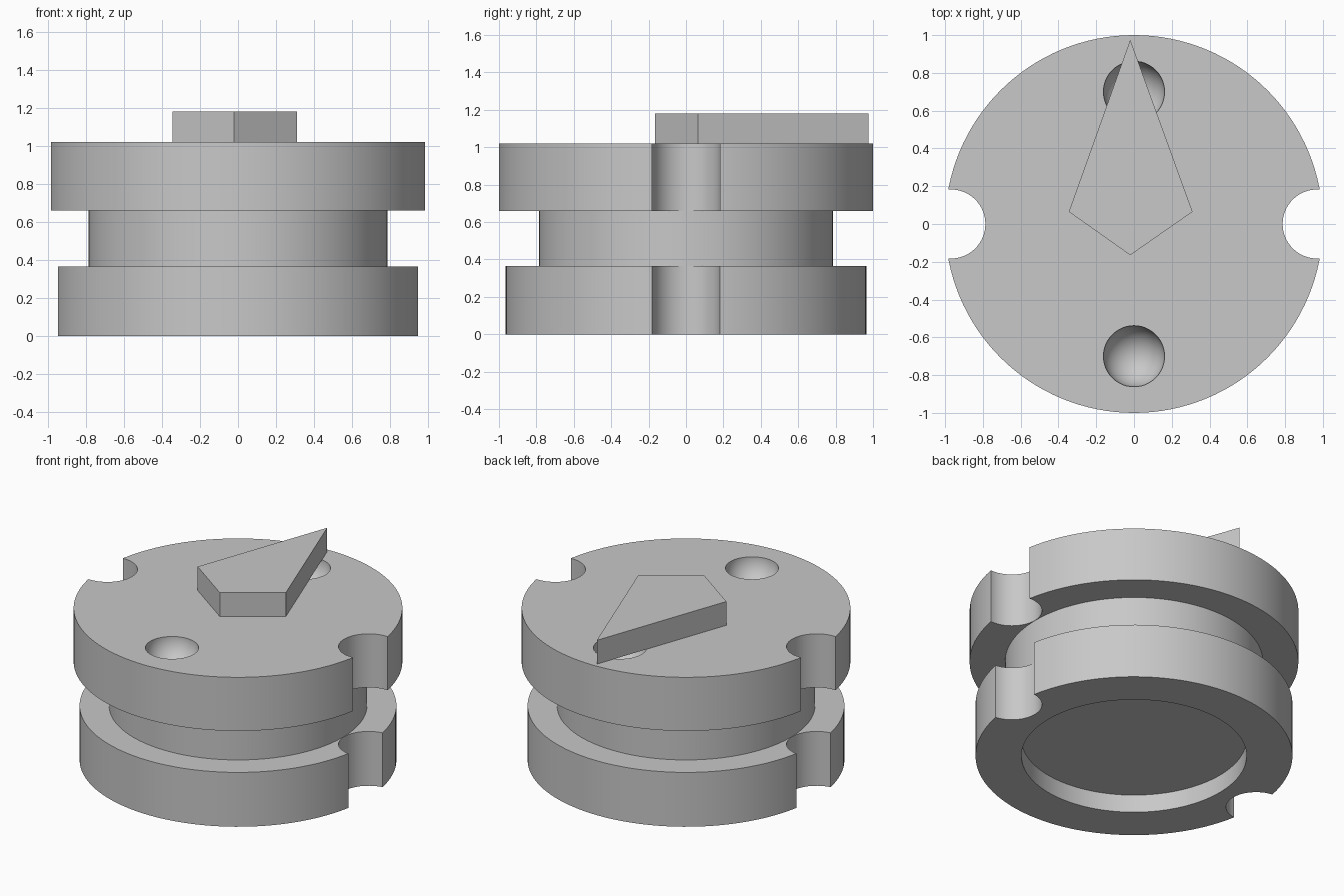
import bpy
import bmesh
from math import pi, radians
from mathutils import Vector

if "Cube" in bpy.data.objects:
    bpy.data.objects.remove(bpy.data.objects["Cube"], do_unlink=True)

grey = bpy.data.materials.new("plain grey")
grey.use_nodes = True
COLOR = (0.58, 0.58, 0.58, 1)
grey.diffuse_color = COLOR
grey.node_tree.nodes["Principled BSDF"].inputs["Base Color"].default_value = COLOR


def finish(name, bm):
    """Turn a bmesh into a named object with the shared material."""
    bmesh.ops.recalc_face_normals(bm, faces=bm.faces)
    mesh = bpy.data.meshes.new(name)
    bm.to_mesh(mesh)
    bm.free()
    mesh.materials.append(grey)
    obj = bpy.data.objects.new(name, mesh)
    bpy.context.collection.objects.link(obj)
    return obj


def lathe(name, profile, steps=128):
    bm = bmesh.new()
    verts = [bm.verts.new((r, 0, z)) for r, z in profile]
    edges = [bm.edges.new(pair) for pair in zip(verts, verts[1:])]
    bmesh.ops.spin(bm, geom=verts + edges, cent=(0, 0, 0), axis=(0, 0, 1),
                   angle=2 * pi, steps=steps, use_merge=True)
    bmesh.ops.remove_doubles(bm, verts=bm.verts, dist=1e-5)
    return finish(name, bm)


def select_only(obj):
    bpy.ops.object.select_all(action="DESELECT")
    obj.select_set(True)
    bpy.context.view_layer.objects.active = obj


def cut(obj, cutter):
    cutter.hide_render = True
    mod = obj.modifiers.new("cut", "BOOLEAN")
    mod.operation = "DIFFERENCE"
    mod.solver = "EXACT"
    mod.object = cutter
    select_only(obj)
    bpy.ops.object.modifier_apply(modifier=mod.name)
    bpy.data.objects.remove(cutter, do_unlink=True)


# Grooved body: recessed underside, lower disc, neck, upper disc
body = lathe("grooved_body", [
    (0, 0.12), (0.685, 0.12), (0.685, 0), (0.964, 0), (0.964, 0.365),
    (0.785, 0.365), (0.785, 0.66), (1, 0.66), (1, 1.02), (0, 1.02)])

for side in (-1, 1):
    # Round side notches through both discs
    bpy.ops.mesh.primitive_cylinder_add(
        vertices=64, radius=0.183, depth=2, location=(side * 0.97, 0, 0.5))
    cut(body, bpy.context.object)
    # Hemispherical dimples in the top
    bpy.ops.mesh.primitive_uv_sphere_add(
        segments=48, ring_count=25, radius=0.162, location=(0, side * 0.7, 1.02))
    cut(body, bpy.context.object)

select_only(body)
bpy.ops.object.shade_smooth_by_angle(angle=radians(30))

# Kite-shaped pointer on the top
bm = bmesh.new()
outline = [(-0.02, 0.975), (-0.345, 0.065), (-0.02, -0.165), (0.31, 0.065)]
base = bm.faces.new([bm.verts.new((x, y, 1.02)) for x, y in outline])
extruded = bmesh.ops.extrude_face_region(bm, geom=[base], use_keep_orig=True)
top_verts = [g for g in extruded["geom"] if isinstance(g, bmesh.types.BMVert)]
bmesh.ops.translate(bm, verts=top_verts, vec=Vector((0, 0, 0.16)))
finish("pointer", bm)
